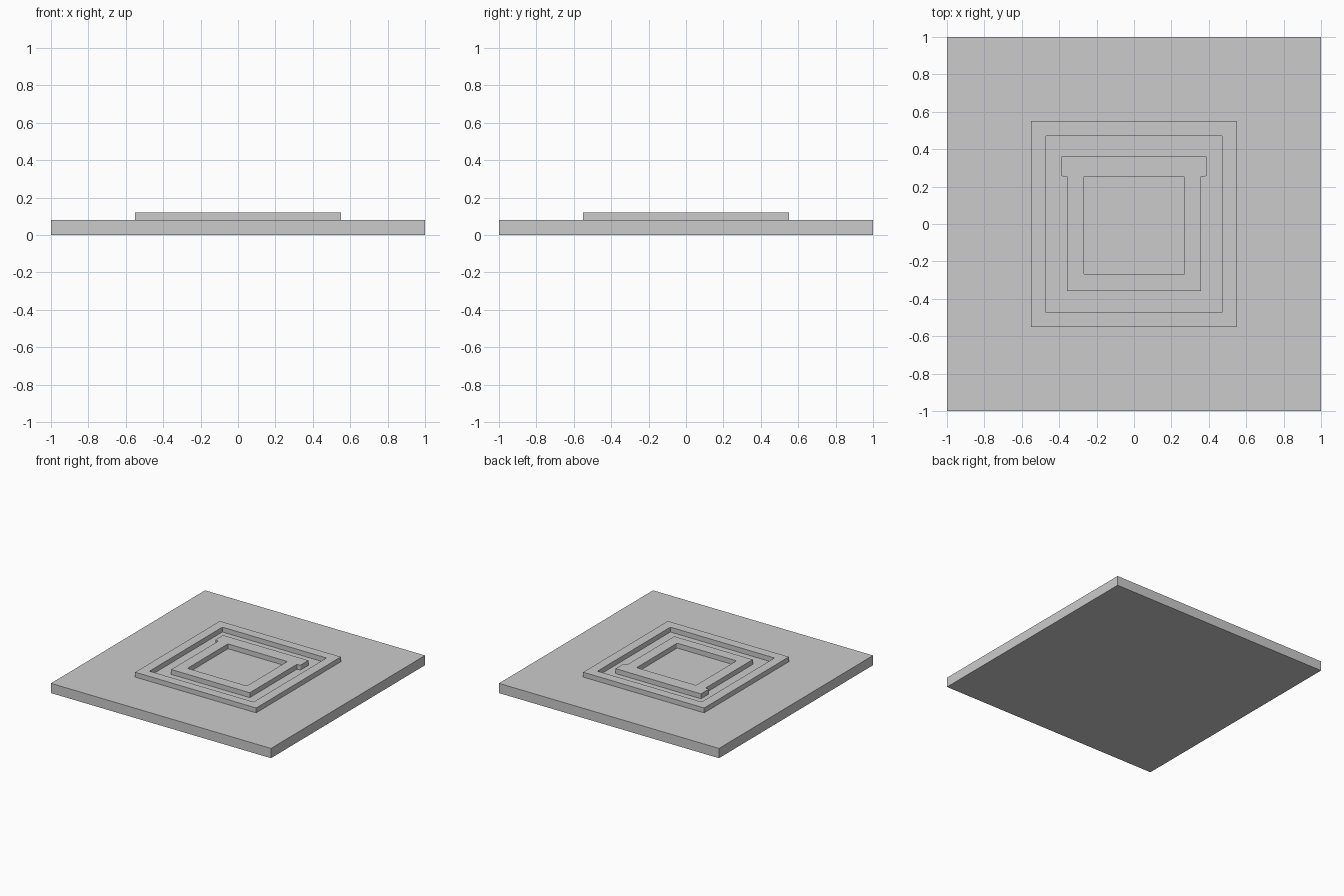
import bpy
import bmesh

if "Cube" in bpy.data.objects:
    bpy.data.objects.remove(bpy.data.objects["Cube"])

BASE_TOP, FRAME_TOP = 0.08, 0.12

grey = bpy.data.materials.new("plain_grey")
grey.use_nodes = True
colour = (0.6, 0.6, 0.6, 1)
grey.diffuse_color = colour
grey.node_tree.nodes["Principled BSDF"].inputs["Base Color"].default_value = colour


def rectangle(half_x, y0, y1):
    return [(-half_x, y0), (half_x, y0), (half_x, y1), (-half_x, y1)]


def prism(name, loops, z0, z1, rounding=0.0, rounded=lambda co: False):
    """Extrude an outline, with optional hole loops, from z0 to z1."""
    bm = bmesh.new()
    for loop in loops:
        verts = [bm.verts.new((x, y, z0)) for x, y in loop]
        for a, b in zip(verts, verts[1:] + verts[:1]):
            bm.edges.new((a, b))
    bmesh.ops.triangle_fill(bm, edges=bm.edges[:], use_beauty=True)
    bmesh.ops.dissolve_limit(bm, angle_limit=0.01, verts=bm.verts[:], edges=bm.edges[:])
    top = bmesh.ops.extrude_face_region(bm, geom=bm.faces[:], use_keep_orig=True)
    for v in top["geom"]:
        if isinstance(v, bmesh.types.BMVert):
            v.co.z = z1
    # Soften selected upright corners
    uprights = [e for e in bm.edges
                if abs(e.verts[0].co.z - e.verts[1].co.z) > 0.01 and rounded(e.verts[0].co)]
    if uprights:
        bmesh.ops.bevel(bm, geom=uprights, offset=rounding, segments=3,
                        profile=0.5, affect='EDGES')
    bmesh.ops.recalc_face_normals(bm, faces=bm.faces[:])
    mesh = bpy.data.meshes.new(name)
    bm.to_mesh(mesh)
    bm.free()
    mesh.materials.append(grey)
    obj = bpy.data.objects.new(name, mesh)
    bpy.context.collection.objects.link(obj)
    return obj


# Square base slab
prism("base_slab", [rectangle(1, -1, 1)], 0, BASE_TOP)

# Thin outer border with softened inner corners
prism("outer_frame", [rectangle(0.55, -0.55, 0.55), rectangle(0.473, -0.473, 0.473)],
      BASE_TOP, FRAME_TOP, 0.006, lambda co: abs(co.x) < 0.5)

# Inner frame with a wider bar across the back
right_half = [(0.357, -0.357), (0.357, 0.255), (0.388, 0.255), (0.388, 0.36)]
outline = right_half + [(-x, y) for x, y in reversed(right_half)]
prism("inner_frame", [outline, rectangle(0.27, -0.27, 0.255)],
      BASE_TOP, FRAME_TOP, 0.006,
      lambda co: abs(co.x) < 0.3 or abs(co.y - 0.255) < 0.01)
